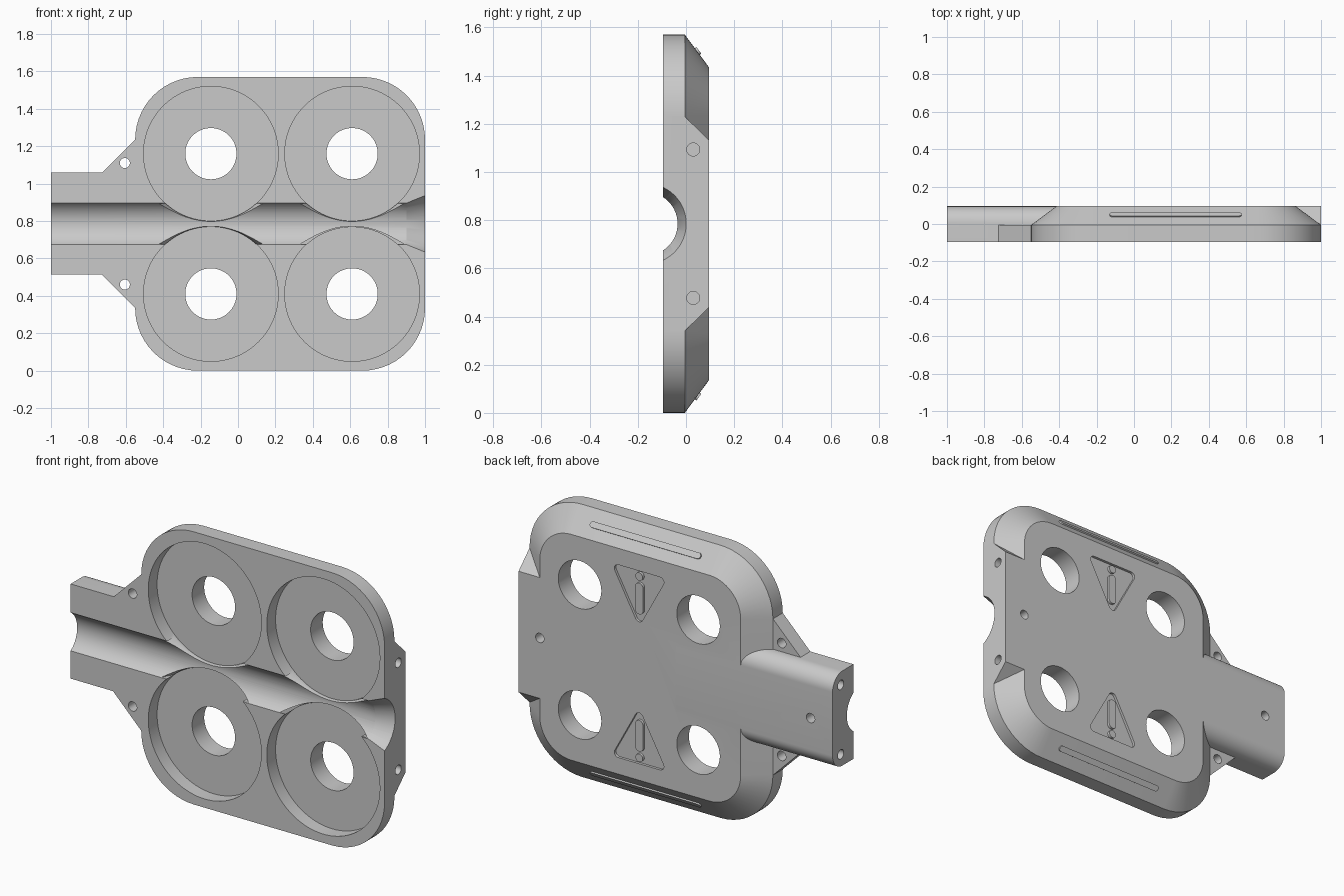
import bpy, bmesh, math
from mathutils import Vector, Matrix

cube = bpy.data.objects.get("Cube")
if cube:
    bpy.data.objects.remove(cube)

MID_Z = 0.785                  # mirror height
FRONT, STEP, BACK = -0.095, -0.005, 0.095
FLOOR = -0.015                 # bottom of the round pockets
BORE_Y = -0.166                # axis of the long channel
DISC_X, DISC_Z = (-0.145, 0.61), (0.41, 1.16)
SIGN_X = 0.2325

grey = bpy.data.materials.new("plain grey")
grey.use_nodes = True
grey.diffuse_color = (0.59, 0.59, 0.59, 1)
grey.node_tree.nodes["Principled BSDF"].inputs["Base Color"].default_value = (0.59, 0.59, 0.59, 1)


def finish(name, bm):
    bmesh.ops.recalc_face_normals(bm, faces=bm.faces)
    mesh = bpy.data.meshes.new(name)
    bm.to_mesh(mesh)
    bm.free()
    mesh.materials.append(grey)
    obj = bpy.data.objects.new(name, mesh)
    bpy.context.collection.objects.link(obj)
    return obj


def fillet(corners, radii, steps=14):
    """Round the corners of a convex 2D polygon."""
    pts = [Vector(c) for c in corners]
    out = []
    for i, p in enumerate(pts):
        r = radii[i] if isinstance(radii, (list, tuple)) else radii
        if r == 0:
            out.append(p)
            continue
        u = (pts[i - 1] - p).normalized()
        v = (pts[(i + 1) % len(pts)] - p).normalized()
        half = u.angle(v) / 2
        c = p + (u + v).normalized() * r / math.sin(half)
        a = (p + u * r / math.tan(half) - c).normalized()
        b = (p + v * r / math.tan(half) - c).normalized()
        out += [c + a.slerp(b, k / steps).normalized() * r for k in range(steps + 1)]
    return out


def rect(x0, x1, z0, z1):
    return [(x0, z0), (x1, z0), (x1, z1), (x0, z1)]


def loft(name, sections, axis="y"):
    """Skin equal-length 2D loops placed at positions along an axis."""
    bm = bmesh.new()
    rings = []
    for t, loop in sections:
        rings.append([bm.verts.new((a, t, b) if axis == "y" else (t, a, b)) for a, b in loop])
    n = len(rings[0])
    for lo, hi in zip(rings, rings[1:]):
        for i in range(n):
            j = (i + 1) % n
            bm.faces.new((lo[i], lo[j], hi[j], hi[i]))
    bm.faces.new(rings[0])
    bm.faces.new(rings[-1])
    return finish(name, bm)


def prism(name, loop, t0, t1, axis="y"):
    return loft(name, [(t0, loop), (t1, loop)], axis)


def rod(name, centre, t0, t1, r0, r1=None, axis="y", n=32):
    """Cylinder or cone along an axis; centre is the other two coordinates."""
    r1 = r0 if r1 is None else r1
    ring = [(math.cos(k * math.tau / n), math.sin(k * math.tau / n)) for k in range(n)]
    loops = [[(centre[0] + r * c, centre[1] + r * s) for c, s in ring] for r in (r0, r1)]
    return loft(name, [(t0, loops[0]), (t1, loops[1])], axis)


def combine(target, tool, op):
    mod = target.modifiers.new(op.lower(), "BOOLEAN")
    mod.operation, mod.solver, mod.object = op, "EXACT", tool
    bpy.context.view_layer.objects.active = target
    bpy.ops.object.modifier_apply(modifier=mod.name)
    bpy.data.objects.remove(tool)


def mirror_z(z):
    return (z, 2 * MID_Z - z)


# Main shell: rounded plate with a wide chamfer towards the back
outer = fillet(rect(-0.55, 1, 0, 1.57), 0.335)
inner = fillet(rect(-0.415, 0.865, 0.135, 1.435), 0.2)
body = loft("housing_half", [(FRONT, outer), (STEP, outer), (BACK, inner)])

# End block, neck and the sloped ears beside the neck
block = [(-0.05, 0.34), (STEP, 0.34), (BACK, 0.437), (BACK, 1.133), (STEP, 1.23), (-0.05, 1.23)]
combine(body, prism("end_block", block, 0.6, 1, "x"), "UNION")
neck = fillet([(FRONT, 0.515), (BACK, 0.515), (BACK, 1.06), (FRONT, 1.06)], [0, 0.09, 0.09, 0])
combine(body, prism("neck", neck, -1, 0, "x"), "UNION")
ears = [(-0.74, 0.525), (-0.54, 0.325), (-0.3, 0.325), (-0.3, 1.245), (-0.54, 1.245), (-0.74, 1.045)]
combine(body, prism("ears", ears, FRONT, STEP - 0.001), "UNION")

# Round pockets with through holes
for x in DISC_X:
    for z in DISC_Z:
        combine(body, rod("pocket", (x, z), -0.2, FLOOR, 0.36, n=96), "DIFFERENCE")
        combine(body, rod("through_hole", (x, z), -0.21, 0.2, 0.137, n=64), "DIFFERENCE")

# Long channel with a flared mouth
combine(body, rod("channel", (BORE_Y, MID_Z), -1.1, 1.1, 0.131, axis="x", n=96), "DIFFERENCE")
combine(body, rod("mouth", (BORE_Y, MID_Z), 0.88, 1.02, 0.124, 0.174, axis="x", n=96), "DIFFERENCE")

# Softened pocket rims, only where they meet the channel
for x in DISC_X:
    for z in DISC_Z:
        lip = rod("pocket_lip", (x, z), FRONT - 0.03, FLOOR - 0.008, 0.398, 0.357, n=90)
        edge = MID_Z + math.copysign(0.108, z - MID_Z)
        keep = rect(x - 0.5, x + 0.5, min(edge, MID_Z - 0.05), max(edge, MID_Z + 0.05))
        combine(lip, prism("lip_limit", keep, -0.3, 0.3), "INTERSECT")
        combine(body, lip, "DIFFERENCE")

# Small screw holes: ears, both ends, and the back
for z in mirror_z(1.11):
    combine(body, rod("ear_hole", (-0.605, z), -0.2, 0.2, 0.027), "DIFFERENCE")
for z in mirror_z(1.093):
    combine(body, rod("end_hole", (0.03, z), 0.88, 1.1, 0.027, axis="x"), "DIFFERENCE")
for z in mirror_z(0.985):
    combine(body, rod("neck_hole", (0.02, z), -1.1, -0.88, 0.027, axis="x"), "DIFFERENCE")
for x in (-0.86, 0.865):
    combine(body, rod("back_hole", (x, MID_Z), 0.03, 0.2, 0.027), "DIFFERENCE")

# Warning triangles sunk in the back, and raised ribs on the chamfers
parts = [body]
for side, label in ((1, "upper"), (-1, "lower")):
    def at(x, dz):
        return (SIGN_X + x, MID_Z + side * dz)
    tri = fillet([at(-0.175, 0.555), at(0.175, 0.555), at(0, 0.235)], 0.025, 6)
    combine(body, prism("sign_recess", tri, BACK - 0.015, 0.2), "DIFFERENCE")
    bar = fillet([at(-0.025, 0.305), at(0.025, 0.305), at(0.025, 0.485), at(-0.025, 0.485)], 0.0249, 8)
    parts.append(prism(label + "_sign_bar", bar, 0.06, BACK))
    parts.append(rod(label + "_sign_dot", at(0, 0.522), 0.06, BACK, 0.023))
    rib = prism(label + "_rib", fillet(rect(-0.3525, 0.3525, -0.017, 0.017), 0.0169, 8), -0.02, 0.008)
    tilt = math.atan2(0.135, 0.1)
    rib.data.transform(Matrix.Translation((0.2225, 0.047, MID_Z + side * 0.715))
                       @ Matrix.Rotation(side * (math.pi / 2 - tilt), 4, "X"))
    parts.append(rib)

# Smooth curves, crisp edges
bpy.ops.object.select_all(action="DESELECT")
for part in parts:
    part.select_set(True)
bpy.context.view_layer.objects.active = body
bpy.ops.object.shade_smooth_by_angle(angle=math.radians(25))
